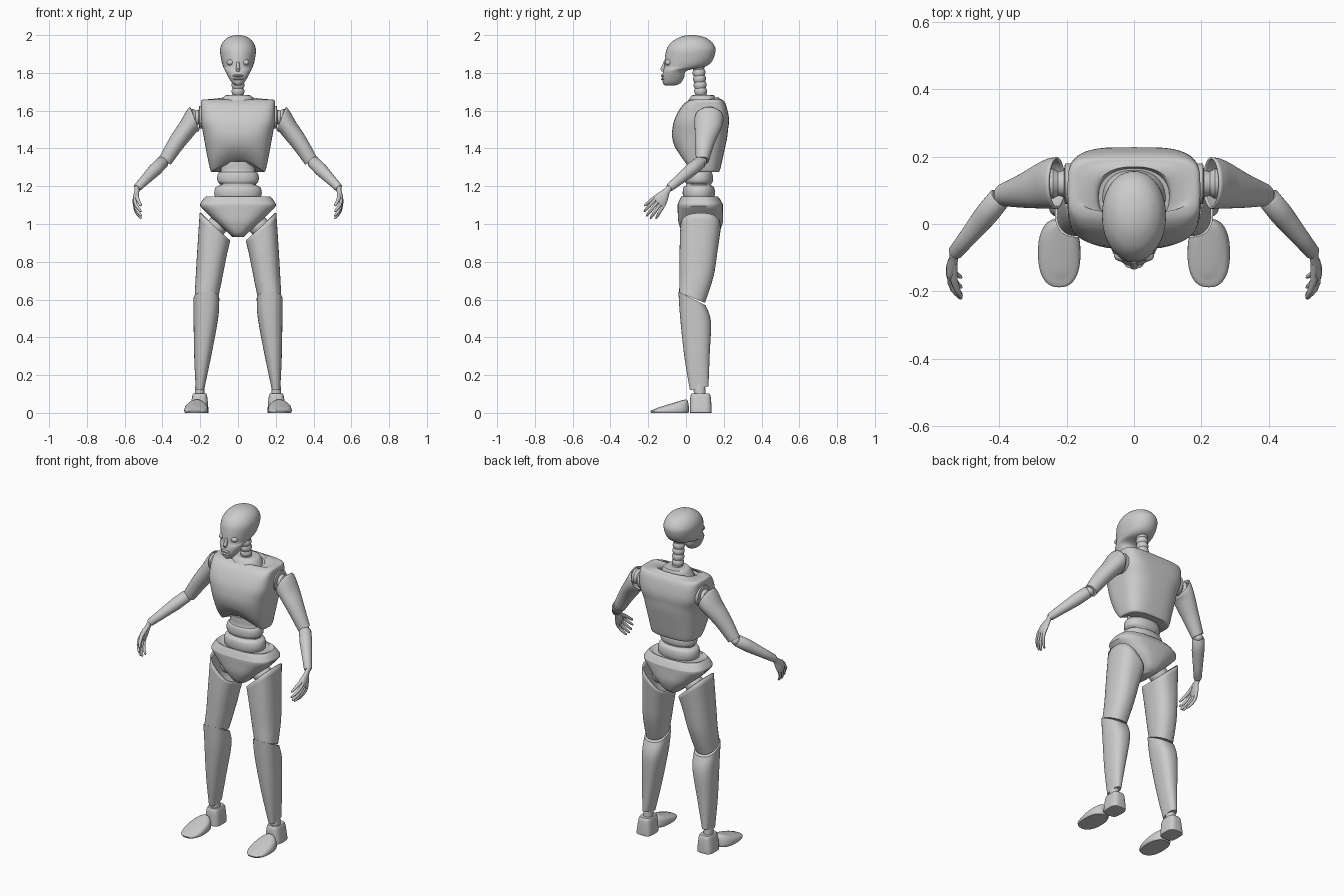
import bpy, bmesh, math
from mathutils import Vector


def finish(name, bm, mirror=False, shell=0.0):
    bmesh.ops.recalc_face_normals(bm, faces=bm.faces)
    me = bpy.data.meshes.new(name)
    bm.to_mesh(me)
    bm.free()
    ob = bpy.data.objects.new(name, me)
    bpy.context.collection.objects.link(ob)
    bpy.ops.object.select_all(action='DESELECT')
    ob.select_set(True)
    bpy.context.view_layer.objects.active = ob
    bpy.ops.object.shade_smooth_by_angle(angle=math.radians(38))
    if shell:
        s = ob.modifiers.new("shell", 'SOLIDIFY')
        s.thickness, s.offset = shell, -1
    if mirror:
        ob.modifiers.new("mirror", 'MIRROR')
    return ob


def skin(rings, bottom=True, top=True):
    bm = bmesh.new()
    vs = [[bm.verts.new(p) for p in r] for r in rings]
    n = len(rings[0])
    for r, s in zip(vs, vs[1:]):
        for i in range(n):
            j = (i + 1) % n
            bm.faces.new((r[i], r[j], s[j], s[i]))
    if bottom:
        bm.faces.new(vs[0][::-1])
    if top:
        bm.faces.new(vs[-1])
    return bm


def smooth_rows(rows, steps):
    # curve through the control rows, kept between neighbouring values
    out = []
    for k in range(len(rows) - 1):
        a, b, c, d = (rows[min(max(k + o, 0), len(rows) - 1)] for o in (-1, 0, 1, 2))
        for t in (s / steps for s in range(steps)):
            row = []
            for p, q, r, s in zip(a, b, c, d):
                v = 0.5 * (2*q + (r-p)*t + (2*p-5*q+4*r-s)*t*t + (3*q-p-3*r+s)*t**3)
                row.append(min(max(v, min(q, r)), max(q, r)))
            out.append(row)
    return out + [list(rows[-1])]


def loft(name, rows, steps=4, n=48, warp=None, bottom=True, top=True, **kw):
    # row: x, y, z, half width, half depth, squareness, slope in x, slope in y
    rows = [tuple(r) + (0.0,) * (8 - len(r)) for r in rows]
    rings = []
    for x, y, z, a, b, p, sx, sy in smooth_rows(rows, steps):
        ring = []
        for i in range(n):
            c, s = math.cos(2*math.pi*i/n), math.sin(2*math.pi*i/n)
            dx = a * math.copysign(abs(c) ** (2/p), c)
            dy = b * math.copysign(abs(s) ** (2/p), s)
            v = Vector((x + dx, y + dy, z + sx*dx + sy*dy))
            ring.append(warp(v) if warp else v)
        rings.append(ring)
    return finish(name, skin(rings, bottom, top), **kw)


def tube(name, rows, side=(1, 0, 0), n=20, **kw):
    # row: point, radius along side, radius across
    pts = [Vector(r[0]) for r in rows]
    rings = []
    for k, (_, r1, r2) in enumerate(rows):
        d = (pts[min(k+1, len(pts)-1)] - pts[max(k-1, 0)]).normalized()
        u = Vector(side)
        u = (u - d * u.dot(d)).normalized()
        w = d.cross(u)
        rings.append([pts[k] + u*r1*math.cos(2*math.pi*i/n) + w*r2*math.sin(2*math.pi*i/n)
                      for i in range(n)])
    return finish(name, skin(rings), **kw)


def ball(name, c, r, scale=(1, 1, 1), **kw):
    bm = bmesh.new()
    bmesh.ops.create_uvsphere(bm, u_segments=24, v_segments=16, radius=r)
    for v in bm.verts:
        v.co = Vector(c) + Vector(v.co[i] * scale[i] for i in range(3))
    return finish(name, bm, **kw)


def span(z, yf, yb, a, p, sx=0, sy=0, x=0):
    return (x, (yf + yb) / 2, z, a, (yb - yf) / 2, p, sx, sy)


# head and face
loft("head", [span(1.733, -.11, -.06, .012, 2), span(1.745, -.122, -.03, .03, 2.2),
              span(1.775, -.126, -.01, .05, 2.2), span(1.812, -.12, .005, .068, 2.2),
              span(1.832, -.115, .10, .078, 2.1), span(1.865, -.113, .14, .088, 2.1),
              span(1.92, -.105, .157, .095, 2.1), span(1.96, -.08, .14, .083, 2),
              span(1.985, -.042, .107, .058, 2), span(1.996, -.01, .07, .032, 2),
              span(2.0, .02, .04, .008, 2)])
ball("eye", (.04, -.092, 1.855), .019, (1.05, 1, .85), mirror=True)
tube("nose", [((0, -.112, 1.86), .006, .005), ((0, -.122, 1.82), .011, .014),
              ((0, -.12, 1.808), .008, .008)])
for nm, z in (("upper_lip", 1.785), ("lower_lip", 1.768)):
    ball(nm, (0, -.118, z), .03, (.95, .5, .24))

# ribbed neck and collar
tube("neck", [((0, .085 - .02*k/20, 1.62 + .22*k/20), *([.034 if k % 3 else .029] * 2))
              for k in range(21)])
loft("collar", [span(1.61, -.01, .17, .10, 2.2), span(1.65, .01, .16, .088, 2.2),
                span(1.68, .03, .15, .068, 2.2), span(1.682, .045, .13, .04, 2.2)], steps=3)


# chest with arched lower front edge and dished neckline
def arch(v):
    w = max(0, 1 - (v.x / .14) ** 2) * min(1, max(0, (.10 - v.y) / .09))
    v.z += .062 * w * max(0, 1 - (v.z - 1.28) / .14)
    return v


loft("chest", [span(1.275, .01, .17, .135, 3), span(1.285, -.005, .18, .146, 3),
               span(1.36, -.045, .197, .163, 3), span(1.47, -.075, .22, .183, 3),
               span(1.55, -.062, .228, .197, 3.8), span(1.62, -.025, .215, .197, 4.5),
               span(1.652, .01, .2, .195, 4.5), span(1.66, .035, .185, .17, 3.5),
               span(1.65, -.012, .17, .115, 2.4, 0, .25), span(1.635, -.005, .165, .105, 2.3, 0, .2)],
     n=64, warp=arch)

# bellows waist
wz = ((1.12, .10), (1.135, .118), (1.165, .126), (1.195, .118), (1.205, .098), (1.212, .096),
      (1.225, .108), (1.25, .110), (1.272, .102), (1.28, .09), (1.33, .09))
loft("waist", [(0, .068, z, a, a * .68, 2.2) for z, a in wz], steps=3)

# pelvis
loft("pelvis", [span(.93, .01, .14, .028, 2.5), span(.955, -.02, .175, .055, 2.8),
                span(1.02, -.042, .197, .128, 2.8), span(1.095, -.045, .195, .2, 2.8),
                span(1.11, -.042, .192, .198, 2.8), span(1.145, -.025, .17, .172, 2.6),
                span(1.14, -.015, .16, .155, 2.6)])
ball("hip_joint", (.11, .078, .99), .055, mirror=True)

# legs
loft("thigh", [(.167, .032, .61, .062, .068, 2.3, 0, -.4), (.153, .055, .72, .071, .09, 2.3),
               (.138, .066, .85, .077, .1, 2.4, .3), (.122, .077, .985, .081, .107, 2.6, .9)],
     top=False, shell=.008, mirror=True)
loft("shin", [(.201, .07, .13, .023, .049, 2.5, 0, .2), (.187, .058, .3, .045, .067, 2.4),
              (.17, .05, .5, .065, .082, 2.4, 0, -.2), (.167, .032, .605, .068, .072, 2.4, 0, -.5)],
     mirror=True)
tube("ankle", [((.203, .074, .07), .028, .032), ((.203, .07, .16), .022, .03)], mirror=True)

# feet
loft("heel", [(.205, .078, 0, .046, .055, 3.5), (.205, .078, .01, .049, .058, 3.5),
              (.203, .077, .085, .04, .054, 3.5), (.203, .077, .103, .034, .046, 3.5)],
     steps=3, mirror=True)
loft("toe_shoe", [(.222, -.086, 0, .058, .098, 2.4), (.222, -.086, .012, .063, .102, 2.4, 0, .03),
                  (.22, -.084, .034, .057, .096, 2.4, 0, .2),
                  (.218, -.08, .046, .036, .082, 2.4, 0, .3), (.218, -.08, .049, .01, .06, 2.2, 0, .3)],
     steps=3, mirror=True)

# shoulders and arms
tube("shoulder_joint", [((x, .12, 1.565), r, r) for x, r in
                        ((.18, .06), (.205, .06), (.208, .04), (.225, .036), (.24, .045),
                         (.262, .042), (.27, .03))], side=(0, 1, 0), n=28, mirror=True)
loft("upper_arm", [(.386, .087, 1.335, .03, .034, 2, .7, 0), (.325, .1, 1.43, .037, .052, 2, .68, 0),
                   (.262, .118, 1.515, .041, .072, 2, .75, 0), (.23, .122, 1.56, .026, .077, 2, 2.3, 0)],
     top=False, shell=.007, mirror=True)
ball("elbow_joint", (.393, .083, 1.33), .027, mirror=True)
elbow, wrist = Vector((.397, .079, 1.33)), Vector((.535, -.09, 1.19))
tube("forearm", [(elbow.lerp(wrist, t), r, r) for t, r in
                 ((0, .03), (.02, .034), (.3, .035), (.7, .027), (.97, .022), (1, .017))],
     side=(0, 0, 1), n=28, mirror=True)

# hands
d, s = Vector((0, -.6, -.8)), Vector((0, -.8, .6))
palm = Vector((.547, -.14, 1.115))
tube("palm", [(wrist + Vector((0, .01, .01)), .013, .014), (wrist + d * .02, .013, .018),
              (wrist + d * .06 + Vector((.007, 0, 0)), .014, .034), (palm, .012, .036),
              (palm + d * .008, .008, .032)], mirror=True)
for i, ln in enumerate((.088, .1, .098, .08)):
    k = 1.5 - i
    tube("finger_%d" % (i + 1),
         [(palm + s * k * (.018 + .006 * t) + d * ln * t + Vector((-.035 * t * t, 0, 0)), r, r)
          for t, r in ((-.1, .008), (.2, .009), (.45, .008), (.5, .009), (.75, .0075), (.95, .006), (1, .003))],
         n=12, mirror=True)
tube("thumb", [(wrist + d * .03 + s * .01, .011, .011), ((.535, -.165, 1.14), .011, .011),
               ((.525, -.195, 1.118), .009, .009), ((.515, -.215, 1.1), .007, .007),
               ((.513, -.22, 1.096), .003, .003)], n=12, mirror=True)
